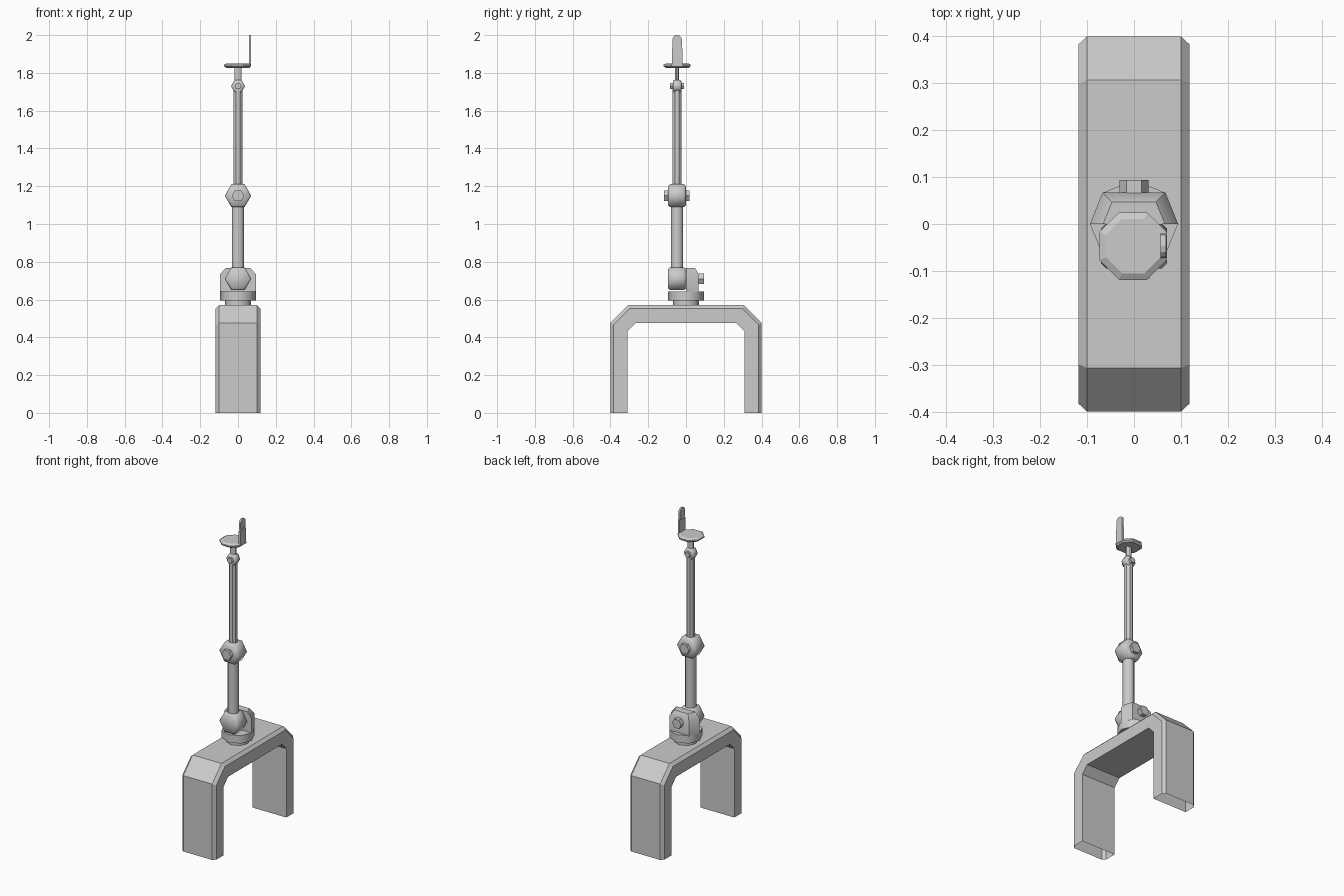
import bpy, bmesh
from math import cos, sin, pi, radians

if "Cube" in bpy.data.objects:
    bpy.data.objects.remove(bpy.data.objects["Cube"])


def skin(name, rings, caps=True, smooth=None):
    """Join equal-length rings of points into one closed shell."""
    bm = bmesh.new()
    vs = [[bm.verts.new(p) for p in r] for r in rings]
    n = len(rings[0])
    for a, b in zip(vs, vs[1:]):
        for i in range(n):
            j = (i + 1) % n
            bm.faces.new((a[i], a[j], b[j], b[i]))
    if caps:
        bm.faces.new(vs[0])
        bm.faces.new(vs[-1])
    bmesh.ops.recalc_face_normals(bm, faces=bm.faces)
    me = bpy.data.meshes.new(name)
    bm.to_mesh(me)
    bm.free()
    ob = bpy.data.objects.new(name, me)
    bpy.context.collection.objects.link(ob)
    if smooth:
        bpy.ops.object.select_all(action='DESELECT')
        ob.select_set(True)
        bpy.context.view_layer.objects.active = ob
        bpy.ops.object.shade_smooth_by_angle(angle=radians(smooth))
    return ob


def prism(name, n, levels, centre, axis='Z', phase=0.0, sx=1, sy=1, smooth=None):
    """n-sided lathe; levels are (position along axis, radius)."""
    rings = []
    for h, r in levels:
        ring = []
        for i in range(n):
            a = phase + 2 * pi * i / n
            u, v = r * cos(a) * sx, r * sin(a) * sy
            c, d = centre
            ring.append((c + u, d + v, h) if axis == 'Z' else (c + u, h, d + v))
        rings.append(ring)
    return skin(name, rings, smooth=smooth)


def plate(name, outline, x0, x1, inset=0.0):
    """YZ outline extruded along x."""
    return skin(name, [[(x, y, z) for y, z in outline] for x in (x0, x1)])


ARM_Y = -0.047
F8 = 1 / cos(pi / 8)      # flat-to-corner factor of an octagon

# Arched stand with chamfered outer edges, open at the feet
outer = [(-0.4, 0), (-0.4, 0.476), (-0.307, 0.57), (0.307, 0.57), (0.4, 0.476), (0.4, 0)]
inner = [(-0.31, 0), (-0.31, 0.432), (-0.267, 0.476), (0.267, 0.476), (0.31, 0.432), (0.31, 0)]
sections = []
for (oy, oz), (iy, iz) in zip(outer, inner):
    my, mz = oy + (iy - oy) * 0.19, oz + (iz - oz) * 0.19
    sections.append([(-0.1, oy, oz), (0.1, oy, oz), (0.118, my, mz),
                     (0.118, iy, iz), (-0.118, iy, iz), (-0.118, my, mz)])
skin("arched_stand", sections, caps=False)

# Turntable
prism("turntable_neck", 8, [(0.56, 0.07), (0.596, 0.07)], (0, 0), smooth=50)
prism("turntable_disc", 8, [(0.594, 0.094), (0.643, 0.094)], (0, 0), smooth=50)

# Shoulder block: half octagon with sloped top
half = [(0.094, 0), (0.067, 0.067), (-0.067, 0.067), (-0.094, 0)]
skin("shoulder_block", [[(x * s, y * s, z) for x, y in half]
                        for z, s in ((0.64, 1), (0.735, 1), (0.767, 0.7))], smooth=50)
prism("shoulder_bolt", 6, [(0.06, 0.031), (0.094, 0.031)], (0, 0.71), 'Y')


# Hexagonal joints
def joint(name, z, r, y0, y1, bevel):
    prism(name, 6, [(y0, r - bevel), (y0 + bevel, r), (y1 - bevel, r), (y1, r - bevel)],
          (0, z), 'Y', smooth=62)


joint("shoulder_joint", 0.71, 0.07, -0.095, 0.001, 0.011)
joint("elbow_joint", 1.15, 0.07, -0.095, 0.0, 0.011)
joint("wrist_joint", 1.73, 0.037, -0.07, -0.025, 0.006)
prism("elbow_bolt", 6, [(-0.116, 0.033), (0.018, 0.033)], (0, 1.15), 'Y')
prism("wrist_bolt", 6, [(-0.085, 0.018), (-0.01, 0.018)], (0, 1.73), 'Y')

# Arm segments
prism("lower_arm", 8, [(0.72, 0.032 * F8), (1.14, 0.032 * F8)], (0, ARM_Y),
      phase=pi / 8, smooth=50)
prism("upper_arm", 8, [(1.16, 0.024 * F8), (1.725, 0.024 * F8)], (0, ARM_Y), phase=pi / 8)
prism("wrist_stem", 8, [(1.735, 0.018 * F8), (1.832, 0.018 * F8)], (0, ARM_Y),
      phase=pi / 8, sy=0.6)

# Octagonal palm plate
prism("palm_plate", 8, [(1.826, 0.06 * F8), (1.835, 0.072 * F8), (1.843, 0.072 * F8),
                        (1.851, 0.058 * F8)], (-0.002, ARM_Y), phase=pi / 8)

# Finger: lower segment, knuckle and rounded tip
def box_outline(hw, z0, z1):
    return [(ARM_Y - hw, z0), (ARM_Y + hw, z0), (ARM_Y + hw, z1), (ARM_Y - hw, z1)]


plate("finger_lower", box_outline(0.028, 1.84, 1.928), 0.057, 0.07)
plate("finger_knuckle", box_outline(0.024, 1.92, 1.942), 0.059, 0.069)
tip = [(ARM_Y - 0.025, 1.936), (ARM_Y + 0.025, 1.936)]
tip += [(ARM_Y + 0.025 * cos(a), 1.977 + 0.023 * sin(a))
        for a in [i * pi / 6 for i in range(7)]]
plate("finger_tip", tip, 0.057, 0.068)
